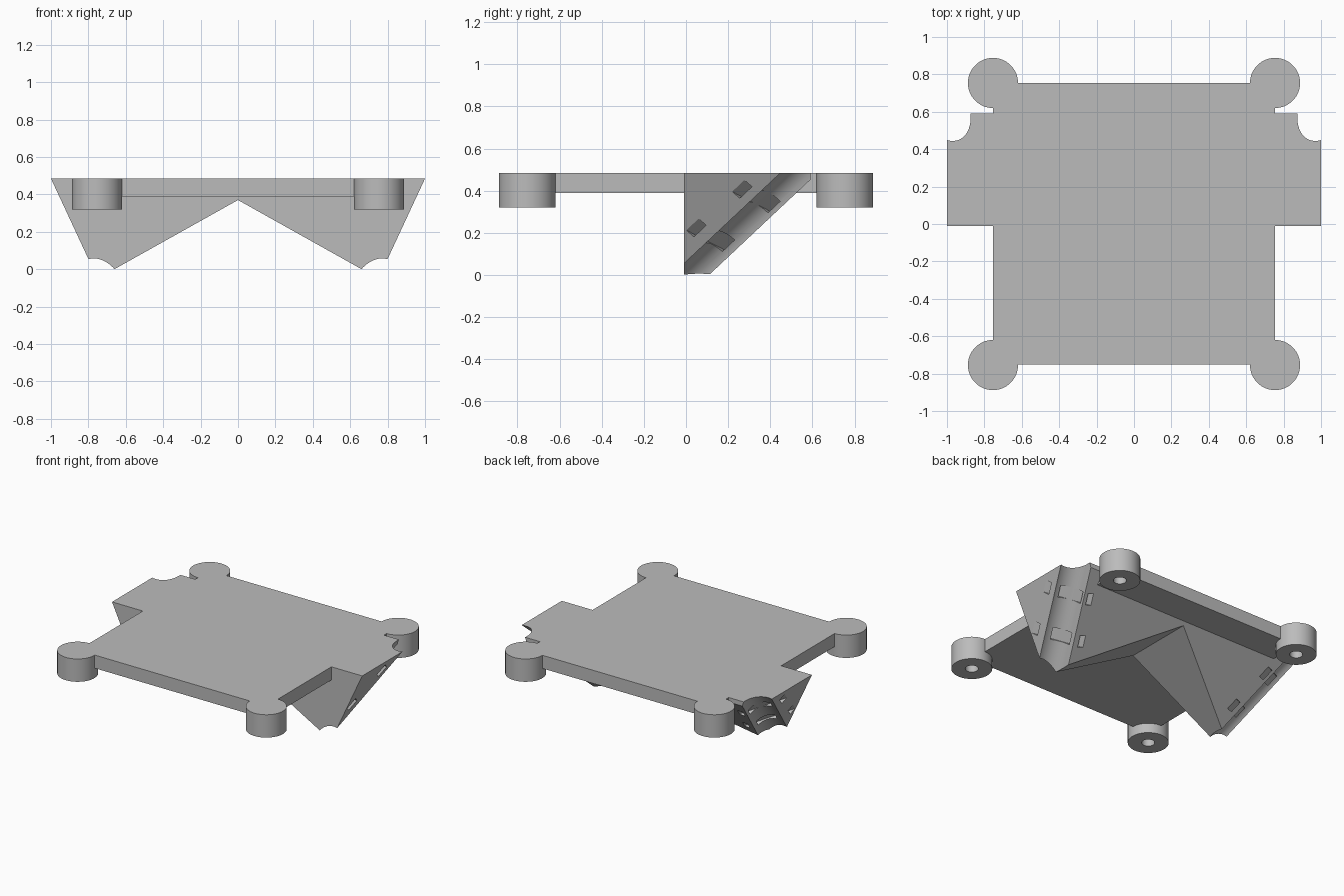
import bpy
from math import radians
from mathutils import Vector, Matrix

old = bpy.data.objects.get("Cube")
if old:
    bpy.data.objects.remove(old, do_unlink=True)

TOP = 0.485
grey = bpy.data.materials.new("plain grey")
grey.use_nodes = True
grey.diffuse_color = (0.5, 0.5, 0.5, 1)
grey.node_tree.nodes["Principled BSDF"].inputs["Base Color"].default_value = (0.5, 0.5, 0.5, 1)


def prism(name, profile, place, start, end):
    """Extrude a 2D profile; place(a, b, t) maps it into space."""
    n = len(profile)
    verts = [place(a, b, t) for t in (start, end) for a, b in profile]
    faces = [list(range(n))[::-1], list(range(n, 2 * n))]
    faces += [[i, (i + 1) % n, n + (i + 1) % n, n + i] for i in range(n)]
    mesh = bpy.data.meshes.new(name)
    mesh.from_pydata(verts, [], faces)
    ob = bpy.data.objects.new(name, mesh)
    bpy.context.collection.objects.link(ob)
    # consistent outward normals
    import bmesh
    bm = bmesh.new()
    bm.from_mesh(mesh)
    bmesh.ops.recalc_face_normals(bm, faces=bm.faces)
    bm.to_mesh(mesh)
    bm.free()
    return ob


def cylinder(name, radius, start, end):
    start, end = Vector(start), Vector(end)
    axis = end - start
    bpy.ops.mesh.primitive_cylinder_add(vertices=64, radius=radius, depth=axis.length)
    ob = bpy.context.object
    ob.name = name
    ob.data.transform(Matrix.Translation((start + end) / 2)
                      @ axis.to_track_quat('Z', 'Y').to_matrix().to_4x4())
    return ob


def carve(ob, cutters, operation='DIFFERENCE'):
    """Apply booleans, then discard the cutters."""
    for c in cutters:
        c.hide_render = True
        mod = ob.modifiers.new("cut", 'BOOLEAN')
        mod.operation, mod.solver, mod.object = operation, 'EXACT', c
    bpy.context.view_layer.update()
    result = bpy.data.meshes.new_from_object(
        ob.evaluated_get(bpy.context.evaluated_depsgraph_get()))
    ob.modifiers.clear()
    ob.data = result
    for c in cutters:
        bpy.data.objects.remove(c, do_unlink=True)


def finish(ob):
    ob.data.materials.clear()
    ob.data.materials.append(grey)
    bpy.ops.object.select_all(action='DESELECT')
    ob.select_set(True)
    bpy.context.view_layer.objects.active = ob
    bpy.ops.object.shade_smooth_by_angle(angle=radians(30))


corners = [(x, y) for x in (-0.754, 0.754) for y in (-0.754, 0.754)]


def screw_hole(x, y):
    return cylinder("screw_hole", 0.043, (x, y, 0.25), (x, y, 0.44))


# Flat plate
plate = prism("plate", [(-0.754, -0.75), (0.754, -0.75), (0.754, 0.754), (-0.754, 0.754)],
              lambda a, b, t: (a, b, t), 0.39, TOP)
carve(plate, [screw_hole(x, y) for x, y in corners])
finish(plate)

# Corner posts with blind screw holes from below
for x, y in corners:
    name = ("back" if y > 0 else "front") + ("_left" if x > 0 else "_right") + "_post"
    post = cylinder(name, 0.134, (x, y, 0.32), (x, y, TOP))
    carve(post, [screw_hole(x, y)])
    finish(post)

# Two-winged bracket: front profile trimmed by a sloping back
wing = [(1, TOP), (0.751, -0.05)]
front = wing + [(0, 0.37)] + [(-a, b) for a, b in wing[::-1]]
bracket = prism("bracket", front, lambda a, b, t: (a, t, b), -0.01, 0.59)
slope = [(-0.3, -0.385), (0.7, 0.555), (-0.3, 0.555)]
carve(bracket, [prism("back_trim", slope, lambda a, b, t: (t, a, b), -1.2, 1.2)], 'INTERSECT')

# Round tube channels and strap slots on each wing
along = Vector((0.465, 1.064, 1.0)).normalized()
across = Vector((0.213, -0.172, 0.098))
across = (across - along * across.dot(along)).normalized()
third = along.cross(across)
centre = Vector((1.012, 0.628, TOP))
cutters = []
for side in (1, -1):
    def flip(v):
        return Vector((v.x * side, v.y, v.z))
    cutters.append(cylinder("channel", 0.126, flip(centre - along * 1.4), flip(centre + along * 0.5)))
    for mid in (Vector((0.858, 0.356, 0.361)), Vector((0.764, 0.146, 0.174))):
        rect = [(-0.042, -0.013), (0.042, -0.013), (0.042, 0.013), (-0.042, 0.013)]
        cutters.append(prism("strap_slot", rect,
                             lambda a, b, t: flip(mid + along * a + third * b + across * t),
                             -0.25, 0.25))
carve(bracket, cutters)
finish(bracket)
